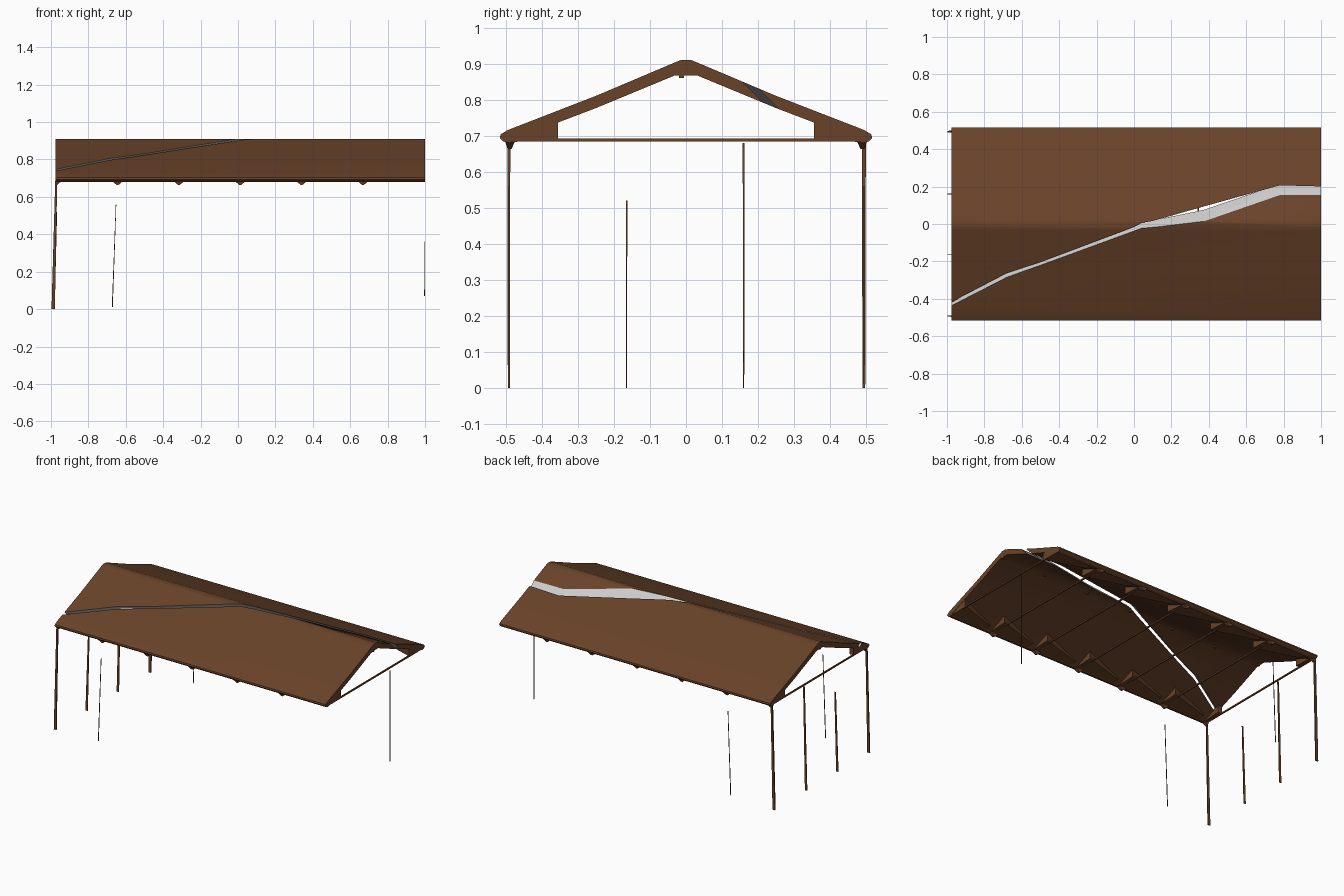
import bpy, bmesh
from mathutils import Vector

if "Cube" in bpy.data.objects:
    bpy.data.objects.remove(bpy.data.objects["Cube"])


def material(name, rgb):
    m = bpy.data.materials.new(name)
    m.diffuse_color = (*rgb, 1)
    m.use_nodes = True
    m.node_tree.nodes["Principled BSDF"].inputs["Base Color"].default_value = m.diffuse_color
    return m


BROWN = material("brown", (0.14, 0.055, 0.022))
GREY = material("grey", (0.6, 0.6, 0.6))


def loft(name, rings, mats=(BROWN,), smooth=True):
    """Closed solid through a list of rings with equal point counts."""
    bm = bmesh.new()
    vr = [[bm.verts.new(p) for p in r] for r in rings]
    n = len(vr[0])
    for a, b in zip(vr, vr[1:]):
        for i in range(n):
            j = (i + 1) % n
            bm.faces.new((a[i], a[j], b[j], b[i]))
    bm.faces.new(vr[0][::-1])
    bm.faces.new(vr[-1])
    bmesh.ops.recalc_face_normals(bm, faces=bm.faces)
    me = bpy.data.meshes.new(name)
    bm.to_mesh(me)
    bm.free()
    ob = bpy.data.objects.new(name, me)
    bpy.context.collection.objects.link(ob)
    for m in mats:
        me.materials.append(m)
    if smooth:
        bpy.ops.object.select_all(action='DESELECT')
        ob.select_set(True)
        bpy.context.view_layer.objects.active = ob
        bpy.ops.object.shade_smooth_by_angle(angle=0.6)
    return ob


def box(name, c, s):
    def ring(x):
        return [(x, c[1] + a * s[1] / 2, c[2] + b * s[2] / 2)
                for a, b in ((-1, -1), (1, -1), (1, 1), (-1, 1))]
    return loft(name, [ring(c[0] - s[0] / 2), ring(c[0] + s[0] / 2)], smooth=False)


# gable roof shell: half profile mirrored in y
outer = [(0.49, 0.68), (0.507, 0.684), (0.517, 0.694), (0.515, 0.704), (0.495, 0.716),
         (0.25, 0.811), (0.035, 0.902), (0.015, 0.91)]
inner = [(0.03, 0.868), (0.25, 0.777), (0.355, 0.737), (0.45, 0.698)]
profile = (outer + [(-y, z) for y, z in outer[::-1]]
           + [(-y, z) for y, z in inner[::-1]] + inner)
profile = outer + [(-y, z) for y, z in outer[::-1]] + [(-y, z) for y, z in inner[::-1]] + inner
roof = loft("roof", [[(x, y, z) for y, z in profile] for x in (-0.975, 1.0)],
            (BROWN, GREY), smooth=False)

# slanted diagonal crack cut through the roof
crack = [(-1.02, -0.465, -0.445), (-0.68, -0.29, -0.268), (-0.5, -0.225, -0.208),
         (0.04, -0.022, 0.002), (0.37, 0.015, 0.09), (0.78, 0.148, 0.197), (1.05, 0.15, 0.19)]
slant = Vector((0, -1, 1))
rings = []
for x, y0, y1 in crack:
    lo, hi = (Vector((x, y, 0.915 - 0.385 * abs(y))) for y in (y0, y1))
    rings.append([lo - slant * 0.085, hi - slant * 0.085, hi + slant * 0.05, lo + slant * 0.05])
cutter = loft("crack_cutter", rings, (BROWN, GREY), smooth=False)
for p in cutter.data.polygons:
    p.material_index = 1
mod = roof.modifiers.new("crack", 'BOOLEAN')
mod.operation = 'DIFFERENCE'
mod.solver = 'EXACT'
mod.object = cutter
bpy.ops.object.select_all(action='DESELECT')
roof.select_set(True)
bpy.context.view_layer.objects.active = roof
bpy.ops.object.modifier_apply(modifier="crack")
bpy.data.objects.remove(cutter)
bpy.ops.object.shade_smooth_by_angle(angle=0.6)

# trusses: eave gussets fading along the eave, thin ties, small nubs
for k in range(7):
    x = -0.972 + 0.328 * k
    for s in (-1, 1):
        full = [(0.495, 0.682), (0.355, 0.69), (0.355, 0.742), (0.495, 0.70)]
        thin = [(0.495, 0.682), (0.44, 0.69), (0.44, 0.71), (0.495, 0.70)]
        x0 = x - 0.26 if k else x
        loft("gusset", [[(x0, s * y, z) for y, z in (thin if k else full)],
                        [(x + 0.002 + 0.026 * (k < 6), s * y, z) for y, z in full]])
        if k < 6:
            loft("eave_bracket", [[(x + 0.03 * f, s * y, z) for f, y in
                                   ((-(k > 0), 0.475), (1, 0.475), (1, 0.503), (-(k > 0), 0.503))]
                                  for z in (0.685,)]
                 + [[(x + 0.005 * f, s * y, 0.664) for f, y in
                     ((-(k > 0), 0.484), (1, 0.484), (1, 0.496), (-(k > 0), 0.496))]])
    box("tie", (min(x + 0.004, 0.994), 0, 0.688), (0.008, 0.9, 0.009))
    box("ridge_nub", (min(x + 0.01, 0.99), -0.012, 0.868), (0.02, 0.014, 0.016))

# slender posts: x top, x bottom, y, z bottom, z top, x width, y width
posts = [(-0.972, -0.988, -0.492, 0.0, 0.685, 0.018, 0.008),
         (-0.972, -0.988, 0.494, 0.0, 0.685, 0.018, 0.011),
         (-0.972, -0.988, -0.165, 0.0, 0.52, 0.016, 0.004),
         (-0.972, -0.988, 0.160, 0.0, 0.68, 0.016, 0.005),
         (-0.652, -0.672, -0.494, 0.01, 0.56, 0.005, 0.003),
         (-0.652, -0.672, 0.494, 0.01, 0.56, 0.005, 0.003),
         (0.997, 0.997, 0.160, 0.07, 0.67, 0.003, 0.005)]
for xt, xb, y, z0, z1, w, d in posts:
    corners = ((-1, -1), (1, -1), (1, 1), (-1, 1))
    loft("post", [[(xb + a * w / 2, y + b * d * 0.35, z0) for a, b in corners],
                  [(xt + a * w * 0.3, y + b * d / 2, z1) for a, b in corners]], smooth=False)
